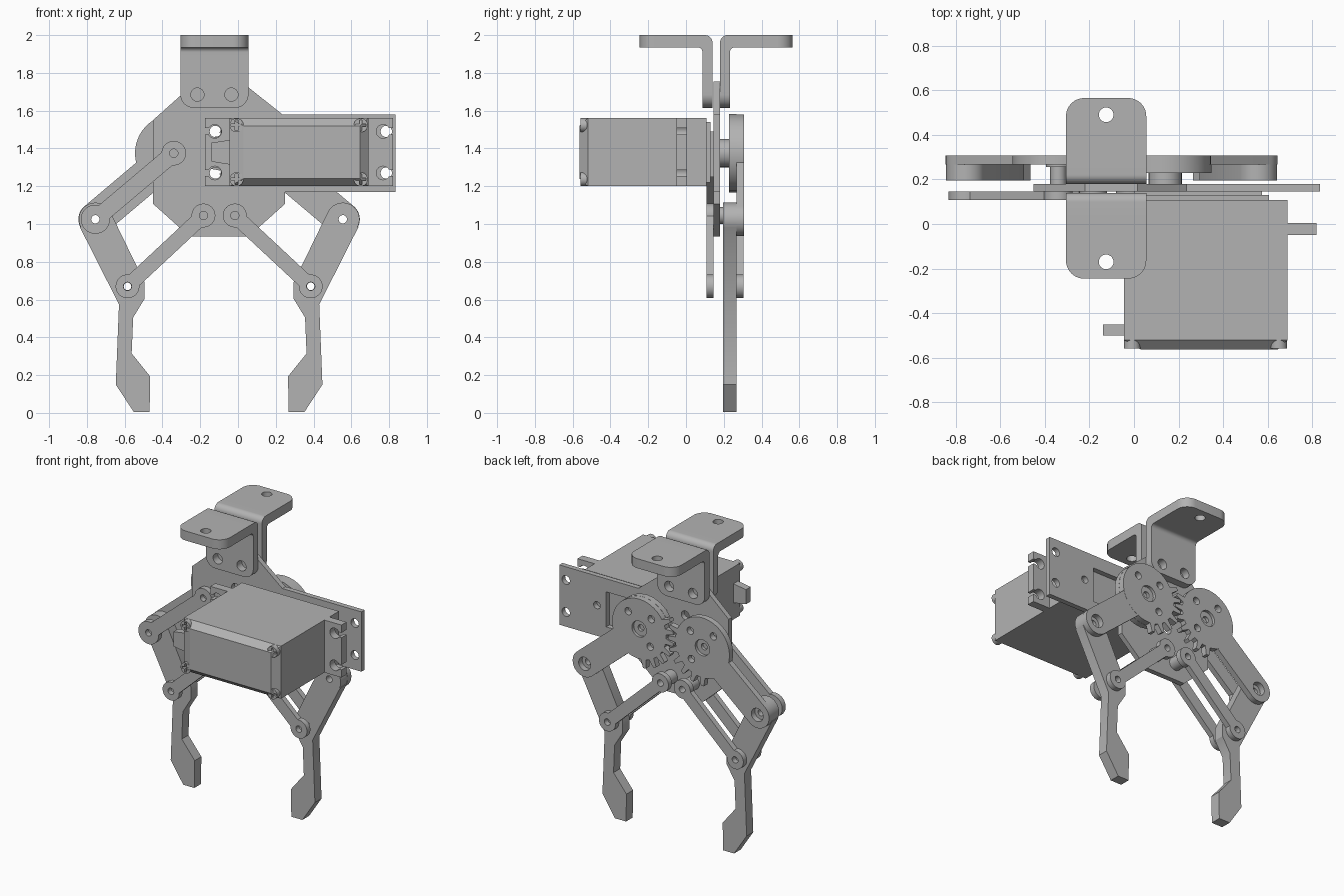
import bpy
from math import sin, cos, pi, asin, tan, radians
from mathutils import Matrix, Vector

if "Cube" in bpy.data.objects:
    bpy.data.objects.remove(bpy.data.objects["Cube"])

grey = bpy.data.materials.new("plain grey")
grey.use_nodes = True
COLOUR = (0.45, 0.45, 0.45, 1)
grey.diffuse_color = COLOUR
grey.node_tree.nodes["Principled BSDF"].inputs["Base Color"].default_value = COLOUR

# Outline plane for each extrusion axis: x -> (y, z), y -> (x, z), z -> (x, y)
PLANES = {
    "x": Matrix(((0, 0, 1), (1, 0, 0), (0, 1, 0))),
    "y": Matrix(((1, 0, 0), (0, 0, -1), (0, 1, 0))),
    "z": Matrix.Identity(3),
}
AXIS = -0.10          # symmetry line of the gripper


def prism(name, outline, lo, hi, holes=(), axis="y"):
    """Extrude a flat outline with holes between two positions on an axis."""
    curve = bpy.data.curves.new(name, "CURVE")
    curve.dimensions = "2D"
    curve.fill_mode = "BOTH"
    curve.extrude = (hi - lo) / 2
    for loop in [outline, *holes]:
        spline = curve.splines.new("POLY")
        spline.points.add(len(loop) - 1)
        for point, (u, v) in zip(spline.points, loop):
            point.co = (u, v, 0, 1)
        spline.use_cyclic_u = True
    ob = bpy.data.objects.new(name, curve)
    bpy.context.collection.objects.link(ob)
    ob.matrix_world = PLANES[axis].to_4x4()
    ob.location["xyz".index(axis)] = (lo + hi) / 2
    bpy.ops.object.select_all(action="DESELECT")
    ob.select_set(True)
    bpy.context.view_layer.objects.active = ob
    bpy.ops.object.convert(target="MESH")
    ob = bpy.context.view_layer.objects.active
    ob.data.materials.clear()
    ob.data.materials.append(grey)
    bpy.ops.object.shade_smooth_by_angle(angle=radians(30))
    return ob


def arc(c, r, a, b, n=24):
    return [(c[0] + r * cos(a + (b - a) * i / n), c[1] + r * sin(a + (b - a) * i / n))
            for i in range(n + 1)]


def circle(c, r):
    return arc(c, r, 0, 2 * pi)[:-1]


def rect(u0, u1, v0, v1):
    return [(u0, v0), (u1, v0), (u1, v1), (u0, v1)]


def rounded(points, radii):
    """Round the corners of a polygon."""
    out = []
    for i, (p, r) in enumerate(zip(points, radii)):
        p = Vector(p)
        a = (Vector(points[i - 1]) - p).normalized()
        b = (Vector(points[(i + 1) % len(points)]) - p).normalized()
        if r == 0:
            out.append(tuple(p))
            continue
        half = a.angle(b) / 2
        start, end = p + a * r / tan(half), p + b * r / tan(half)
        centre = p + (a + b).normalized() * r / sin(half)
        for k in range(9):
            d = (start - centre).lerp(end - centre, k / 8).normalized()
            out.append(tuple(centre + d * r))
    return out


def link(p, q, rp, rq, half):
    """Bar of a given half width with a round eye at each end."""
    t = (Vector(q) - Vector(p))
    angle = Vector((1, 0)).angle_signed(t) * -1
    ap, aq = asin(half / rp), asin(half / rq)
    return (arc(p, rp, angle + ap, angle + 2 * pi - ap)
            + arc(q, rq, angle + pi + aq, angle + 3 * pi - aq))


def flip(points, side):
    return [(AXIS + side * (x - AXIS), z) for x, z in points]


# Base plate with servo window and screw holes
plate = [(-0.45, 1.107), (-0.256, 0.933), (0.055, 0.933), (0.25, 1.107), (0.25, 1.17),
         (0.835, 1.17), (0.835, 1.58), (0.235, 1.58), (0.016, 1.755), (-0.22, 1.755),
         (-0.45, 1.55)]
plate_holes = [circle((x, z), 0.03) for x in (-0.12, 0.785) for z in (1.27, 1.49)]
plate_holes += [circle((0.55, 1.38), 0.025), rect(0.02, 0.48, 1.25, 1.49)]
prism("base_plate", plate, 0.145, 0.18, plate_holes)

# Pair of angle brackets on the two sides of the plate
for name, y0, s in (("front_bracket", 0.14, -1), ("back_bracket", 0.18, 1)):
    def span(a, b):
        return sorted((y0 + s * a, y0 + s * b))
    prism(name + "_web", rounded(rect(-0.305, 0.055, 1.615, 1.88), (0.07, 0.07, 0, 0)),
          *span(0, 0.053), [circle((x, 1.685), 0.035) for x in (-0.215, -0.035)])
    far, near = y0 + s * 0.385, y0 + s * 0.1
    flange = [(-0.305, near), (0.055, near), (0.055, far), (-0.305, far)]
    prism(name + "_flange", rounded(flange, (0, 0, 0.08, 0.08)), 1.935, 2.0,
          [circle((-0.125, y0 + s * 0.31), 0.033)], "z")
    bend = [(0, 1.88), (0.053, 1.88), (0.053, 1.935), (0.1, 1.935), (0.1, 2.0), (0, 2.0)]
    bend = [(y0 + s * u, v) for u, v in bend]
    prism(name + "_bend", rounded(bend, (0, 0, 0.025, 0, 0, 0.04)), -0.305, 0.055, (), "x")

# Moving parts, once for each side
for side, word in ((1, "right"), (-1, "left")):
    hub, elbow, base, knee = flip(
        [(-0.34, 1.375), (-0.755, 1.025), (-0.183, 1.045), (-0.585, 0.67)], side)

    # Toothed sector: smooth disc with teeth towards the other gear
    ring = []
    for k in range(20):
        mid = radians(18 * k + (9 if side < 0 else 0))
        toothed = 11 <= ((k + 9) % 20) + 0 or k == 0
        toothed = k in (0, 1, 19, 18, 17, 16, 15)
        if toothed:
            for d, r in ((-9, 0.205), (-5.5, 0.205), (-2.5, 0.262), (2.5, 0.262), (5.5, 0.205)):
                ring.append((mid + radians(d), r))
        else:
            ring += [(mid + radians(d), 0.205) for d in (-9, -4.5, 0, 4.5)]
    gear = [(hub[0] + side * r * cos(a), hub[1] + r * sin(a)) for a, r in ring]
    pins = [circle((hub[0] + side * 0.13 * cos(a), hub[1] + 0.13 * sin(a)), 0.025)
            for a in (radians(45), radians(130), radians(-50))]
    prism(word + "_gear", gear, 0.268, 0.308, [circle(hub, 0.055)] + pins)
    prism(word + "_gear_screw", circle(hub, 0.056), 0.255, 0.288, [circle(hub, 0.022)])
    prism(word + "_gear_arm", link(hub, elbow, 0.09, 0.09, 0.0899), 0.268, 0.307,
          [circle(hub, 0.055), circle(elbow, 0.045)])

    # Finger
    finger = [(-0.838, 0.985), (-0.63, 0.574), (-0.647, 0.15), (-0.552, 0.005),
              (-0.468, 0.005), (-0.465, 0.193), (-0.563, 0.315), (-0.555, 0.505),
              (-0.494, 0.605), (-0.494, 0.69), (-0.676, 1.065)]
    eye = arc((-0.755, 1.025), 0.088, radians(27), radians(207))
    prism(word + "_finger", flip(finger[:-1] + eye, side), 0.195, 0.267,
          [circle(elbow, 0.022), circle(knee, 0.02)])

    # Parallel lower links in front and behind, with a spacer
    bar = link(base, knee, 0.063, 0.063, 0.04)
    for place, y in (("front", 0.108), ("back", 0.267)):
        prism(f"{word}_{place}_lower_link", bar, y, y + 0.037,
              [circle(base, 0.022), circle(knee, 0.022)])
    prism(word + "_link_spacer", circle(base, 0.045), 0.18, 0.267, [circle(base, 0.022)])

# Upper link on the undriven side, and the two gear shafts
hub, elbow = (-0.34, 1.375), (-0.755, 1.025)
prism("right_upper_link", link(hub, elbow, 0.065, 0.077, 0.045), 0.108, 0.145,
      [circle(hub, 0.022), circle(elbow, 0.022)])
prism("right_gear_shaft", circle(hub, 0.036), 0.18, 0.268)
drive = (0.14, 1.375)
prism("servo_shaft", circle(drive, 0.075), 0.11, 0.23)
prism("servo_horn", circle(drive, 0.207), 0.228, 0.268)

# Servo body with stepped rear cover
prism("servo_body", rect(-0.045, 0.69, 1.2, 1.56), -0.52, 0.108)
prism("servo_rear_cover", rect(-0.02, 0.605, 1.22, 1.54), 0.108, 0.13)
prism("servo_rear_step", rect(0.0, 0.575, 1.25, 1.49), 0.13, 0.145)

# Front cover: a slab whose front face is pulled in
cover = prism("servo_front_cover", rect(-0.045, 0.69, 1.2, 1.56), -0.563, -0.52)
for v in cover.data.vertices:
    if v.co.z > 0:          # local z points to the front
        v.co.x = 0.03 if v.co.x < 0.3 else 0.645
        v.co.y = 1.24 if v.co.y < 1.38 else 1.52

# Cross-head screws in the corners of the front cover
cross = [(-1, -4), (1, -4), (1, -1), (4, -1), (4, 1), (1, 1),
         (1, 4), (-1, 4), (-1, 1), (-4, 1), (-4, -1), (-1, -1)]
for x in (-0.008, 0.65):
    for z in (1.237, 1.523):
        slot = [(x + u * 0.007, z + v * 0.007) for u, v in cross]
        prism("servo_screw", circle((x, z), 0.037), -0.558, -0.515, [slot])

# Mounting ears with keyhole slots open to the outside
for name, inner, outer in (("right_ear", -0.045, -0.175), ("left_ear", 0.69, 0.82)):
    s = 1 if outer > inner else -1
    ear = [(inner, 1.2), (outer, 1.2)]
    for z in (1.27, 1.49):
        key = arc((0, z), 0.036, -0.5, 0.5 - 2 * pi)
        ear += [(outer, z - 0.017)] + [(outer + s * (u - 0.052), v) for u, v in key]
        ear.append((outer, z + 0.017))
    prism("servo_" + name, ear + [(outer, 1.56), (inner, 1.56)], -0.05, 0.005)

# Cable outlet
prism("cable_outlet", [(-0.14, 1.33), (-0.045, 1.315), (-0.045, 1.445), (-0.14, 1.43)],
      -0.5, -0.45)
